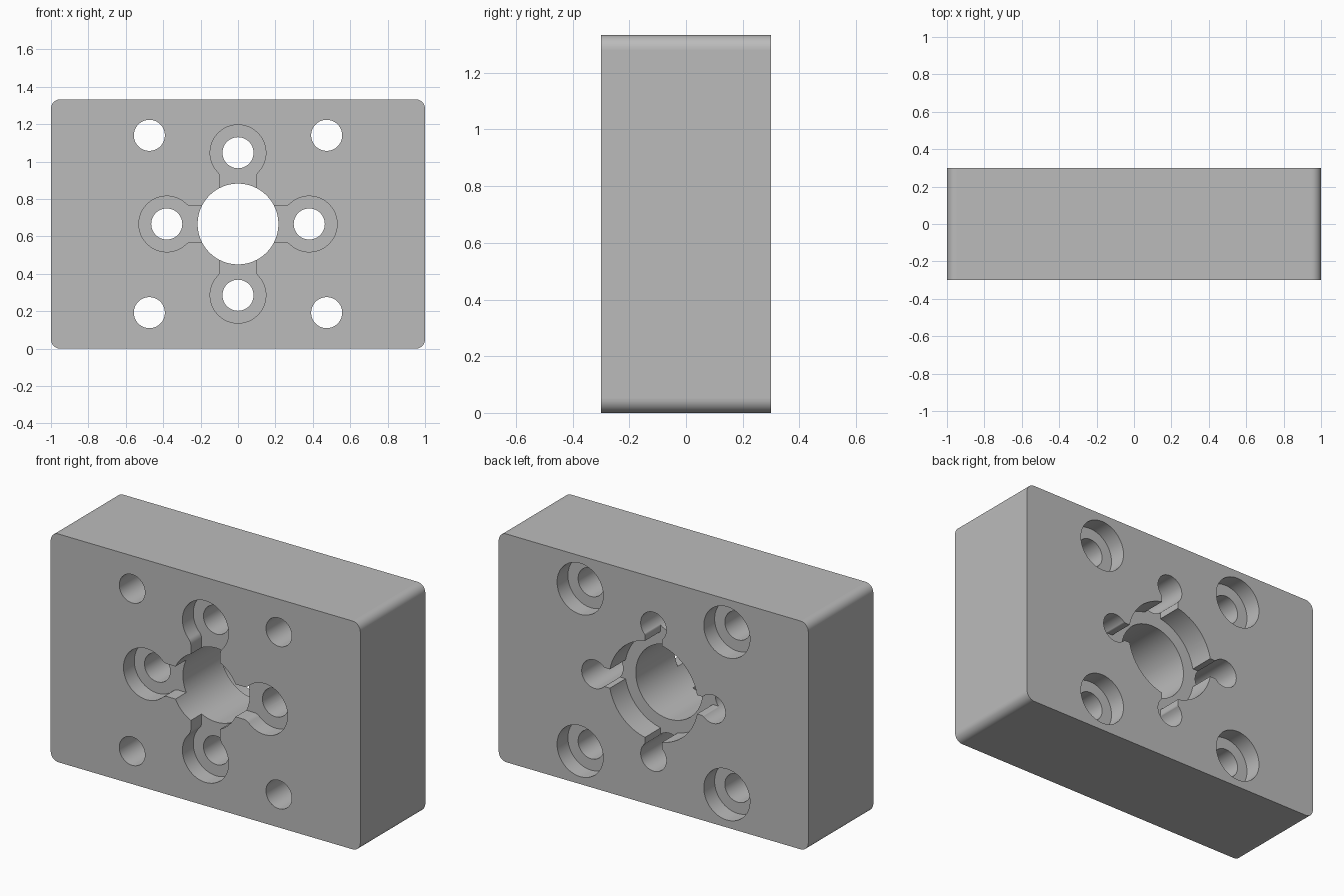
import bpy, bmesh
from math import pi, cos, sin, sqrt, atan2

cube = bpy.data.objects.get("Cube")
if cube:
    bpy.data.objects.remove(cube, do_unlink=True)

# Main sizes
W, D, H = 2.0, 0.6, 1.333
CZ = H / 2
FRONT, BACK = -D / 2, D / 2
CORNER_R = 0.05
HOLE_R, SINK_R, SINK_DEPTH = 0.083, 0.149, 0.1
BORE_R, BORE_SINK_R, BORE_SINK_DEPTH = 0.216, 0.287, 0.145
INNER_PITCH = 0.381
OUTER_PITCH = 0.474
OVER = 0.1

grey = bpy.data.materials.new("plain grey metal")
grey.use_nodes = True
colour = (0.5, 0.5, 0.5, 1)
grey.diffuse_color = colour
grey.node_tree.nodes["Principled BSDF"].inputs["Base Color"].default_value = colour


def arc(cx, cz, r, start, end, steps):
    """Points along an arc, both ends included."""
    angles = [start + (end - start) * i / steps for i in range(steps + 1)]
    return [(cx + r * cos(a), cz + r * sin(a)) for a in angles]


def circle(cx, cz, r, steps=64):
    return arc(cx, cz, r, 0, 2 * pi, steps)[:-1]


def prism(name, points, y0, y1):
    """Extrude an x-z outline from y0 to y1."""
    bm = bmesh.new()
    face = bm.faces.new([bm.verts.new((x, y0, z)) for x, z in points])
    made = bmesh.ops.extrude_face_region(bm, geom=[face])["geom"]
    verts = [v for v in made if isinstance(v, bmesh.types.BMVert)]
    bmesh.ops.translate(bm, verts=verts, vec=(0, y1 - y0, 0))
    bmesh.ops.recalc_face_normals(bm, faces=bm.faces)
    mesh = bpy.data.meshes.new(name)
    bm.to_mesh(mesh)
    bm.free()
    obj = bpy.data.objects.new(name, mesh)
    bpy.context.collection.objects.link(obj)
    mesh.materials.append(grey)
    return obj


def keyhole(r, half, fillet, inner, turn):
    """Round pocket joined by a filleted neck toward the centre, turned about it."""
    rise = half + fillet
    run = sqrt((r + fillet) ** 2 - rise ** 2)
    tilt = atan2(rise, run)
    upper = [(inner, half)]
    upper += arc(INNER_PITCH - run, rise, fillet, -pi / 2, -tilt, 8)
    upper += arc(INNER_PITCH, 0, r, pi - tilt, 0, 28)[1:]
    outline = upper + [(u, -v) for u, v in reversed(upper[:-1])]
    c, s = cos(turn), sin(turn)
    return [(u * c - v * s, CZ + u * s + v * c) for u, v in outline]


# Block with rounded corners
hx, hz = W / 2 - CORNER_R, H / 2 - CORNER_R
outline = []
for i, (sx, sz) in enumerate([(1, 1), (-1, 1), (-1, -1), (1, -1)]):
    outline += arc(sx * hx, CZ + sz * hz, CORNER_R, i * pi / 2, (i + 1) * pi / 2, 10)
block = prism("mounting_block", outline, FRONT, BACK)

cutters = []


def cut(name, points, y0=FRONT - OVER, y1=BACK + OVER):
    cutter = prism(name, points, y0, y1)
    cutter.hide_render = True
    cutters.append(cutter)


# Central bore, wider at the back
cut("bore", circle(0, CZ, BORE_R))
cut("bore_recess", circle(0, CZ, BORE_SINK_R), BACK - BORE_SINK_DEPTH)

# Corner bolt holes, recessed at the back
for sx in (-1, 1):
    for sz in (-1, 1):
        x, z = sx * OUTER_PITCH, CZ + sz * OUTER_PITCH
        cut("corner_hole", circle(x, z, HOLE_R))
        cut("corner_recess", circle(x, z, SINK_R), BACK - SINK_DEPTH)

# Inner bolt holes with front pockets and slots on both faces
for i in range(4):
    turn = i * pi / 2
    x, z = INNER_PITCH * cos(turn), CZ + INNER_PITCH * sin(turn)
    cut("inner_hole", circle(x, z, HOLE_R))
    cut("front_pocket", keyhole(SINK_R, 0.095, 0.05, 0.15, turn), y1=FRONT + SINK_DEPTH)
    cut("back_slot", keyhole(HOLE_R - 0.0005, 0.055, 0.02, 0.25, turn),
        BACK - BORE_SINK_DEPTH)

# Apply the cuts and discard the cutters
for cutter in cutters:
    mod = block.modifiers.new(cutter.name, "BOOLEAN")
    mod.operation = "DIFFERENCE"
    mod.solver = "EXACT"
    mod.object = cutter
bpy.context.view_layer.update()
result = bpy.data.meshes.new_from_object(
    block.evaluated_get(bpy.context.evaluated_depsgraph_get()))
block.modifiers.clear()
block.data = result
result.name = "mounting_block"
result.materials.clear()
result.materials.append(grey)
for poly in result.polygons:
    poly.material_index = 0
for cutter in cutters:
    bpy.data.objects.remove(cutter, do_unlink=True)

# Smooth curved walls, flat outer faces
bpy.ops.object.select_all(action="DESELECT")
block.select_set(True)
bpy.context.view_layer.objects.active = block
bpy.ops.object.shade_smooth_by_angle(angle=pi / 6)
for poly in result.polygons:
    if poly.area > 0.3:
        poly.use_smooth = False
